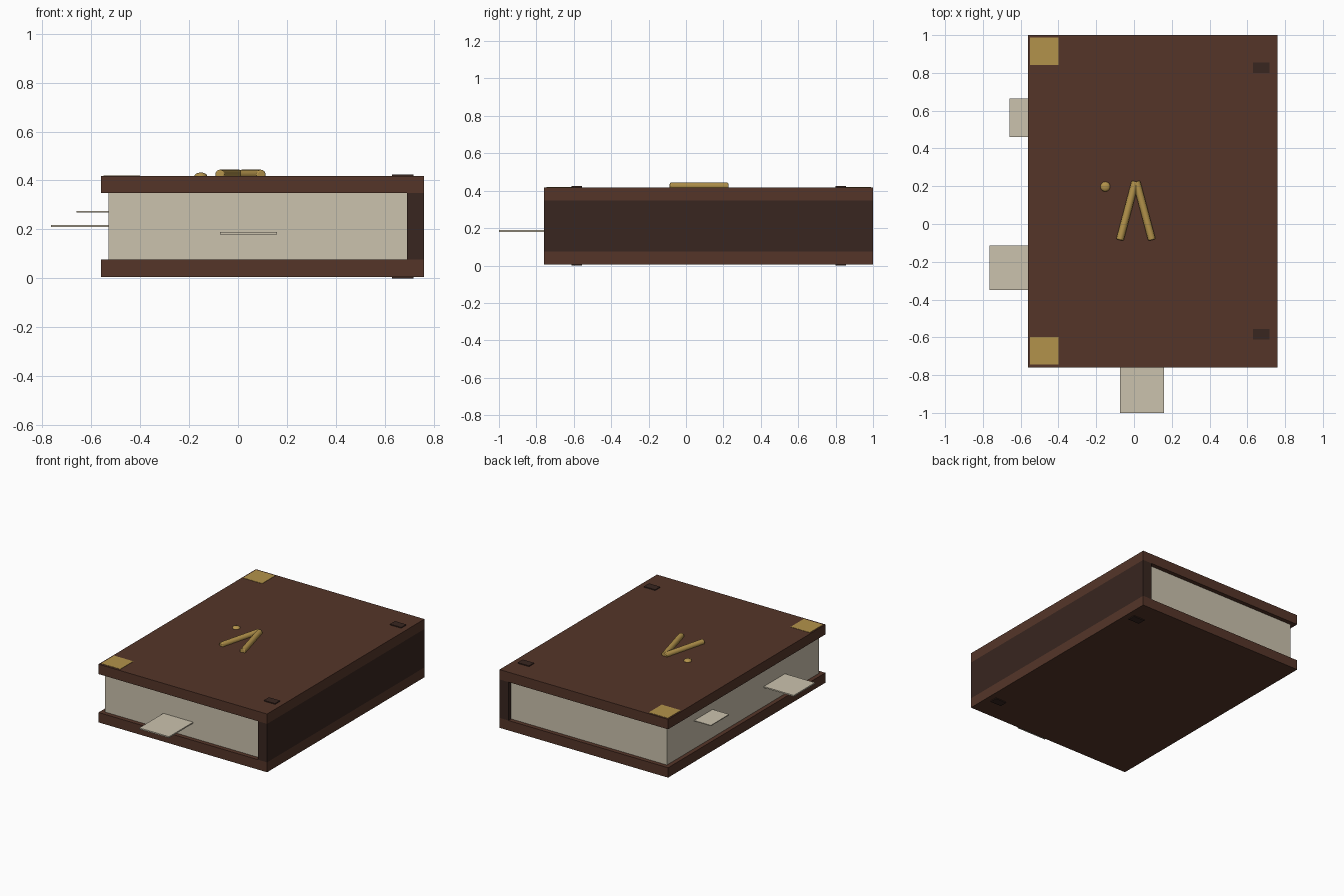
import bpy
from mathutils import Vector

if "Cube" in bpy.data.objects:
    bpy.data.objects.remove(bpy.data.objects["Cube"])


def material(name, rgb):
    m = bpy.data.materials.new(name)
    m.diffuse_color = (*rgb, 1)
    m.use_nodes = True
    m.node_tree.nodes["Principled BSDF"].inputs["Base Color"].default_value = m.diffuse_color
    return m


LEATHER = material("leather", (0.09, 0.036, 0.022))
DARK = material("dark_leather", (0.04, 0.019, 0.014))
PAPER = material("paper", (0.60, 0.54, 0.42))
BRASS = material("brass", (0.45, 0.29, 0.07))


def box(name, x, y, z, mat):
    """Box from (min, max) ranges on each axis."""
    bpy.ops.mesh.primitive_cube_add(size=1, location=[sum(r) / 2 for r in (x, y, z)])
    o = bpy.context.object
    o.name = name
    o.scale = [r[1] - r[0] for r in (x, y, z)]
    bpy.ops.object.transform_apply(location=False, rotation=False, scale=True)
    o.data.materials.append(mat)
    return o


def rod(name, a, b, radius, mat):
    """Cylinder with softened ends between two points."""
    a, b = Vector(a), Vector(b)
    bpy.ops.mesh.primitive_cylinder_add(vertices=16, radius=radius, depth=(b - a).length,
                                        location=(a + b) / 2)
    o = bpy.context.object
    o.name = name
    o.rotation_euler = (b - a).to_track_quat('Z', 'Y').to_euler()
    o.data.materials.append(mat)
    bpy.ops.object.shade_smooth_by_angle()
    bev = o.modifiers.new("soft_ends", 'BEVEL')
    bev.width, bev.segments = 0.006, 2
    return o


# Covers, spine and page block
X, Y = (-0.56, 0.76), (-0.76, 1.0)
box("back_cover", X, Y, (0.006, 0.076), LEATHER)
box("front_cover", X, Y, (0.348, 0.418), LEATHER)
box("spine", (0.69, 0.76), Y, (0.076, 0.348), DARK)
box("page_block", (-0.53, 0.69), (-0.73, 0.97), (0.076, 0.348), PAPER)

# Binding studs that show on both covers
for i, y in enumerate((-0.583, 0.828)):
    box(f"binding_stud_{i + 1}", (0.63, 0.718), (y - 0.028, y + 0.028), (0, 0.424), DARK)

# Brass corner plates
for i, y in enumerate((-0.672, 0.915)):
    box(f"corner_plate_{i + 1}", (-0.55, -0.40), (y - 0.073, y + 0.073), (0.41, 0.42), BRASS)

# Loose pages sticking out
box("loose_page_upper", (-0.66, -0.50), (0.46, 0.665), (0.269, 0.275), PAPER)
box("loose_page_middle", (-0.765, -0.50), (-0.35, -0.113), (0.209, 0.218), PAPER)
box("loose_page_lower", (-0.073, 0.16), (-1.0, -0.70), (0.180, 0.189), PAPER)

# Raised ornament: two bars meeting at a point, and a flattened bead
for side, label in ((-1, "left"), (1, "right")):
    rod(f"ornament_bar_{label}", (0.01 + side * 0.085, -0.085, 0.424),
        (0.01 + side * 0.003, 0.225, 0.424), 0.02, BRASS)
bpy.ops.mesh.primitive_uv_sphere_add(segments=20, ring_count=12, radius=0.026,
                                     location=(-0.152, 0.198, 0.418))
bead = bpy.context.object
bead.name = "ornament_bead"
bead.scale.z = 0.55
bead.data.materials.append(BRASS)
bpy.ops.object.shade_smooth()
